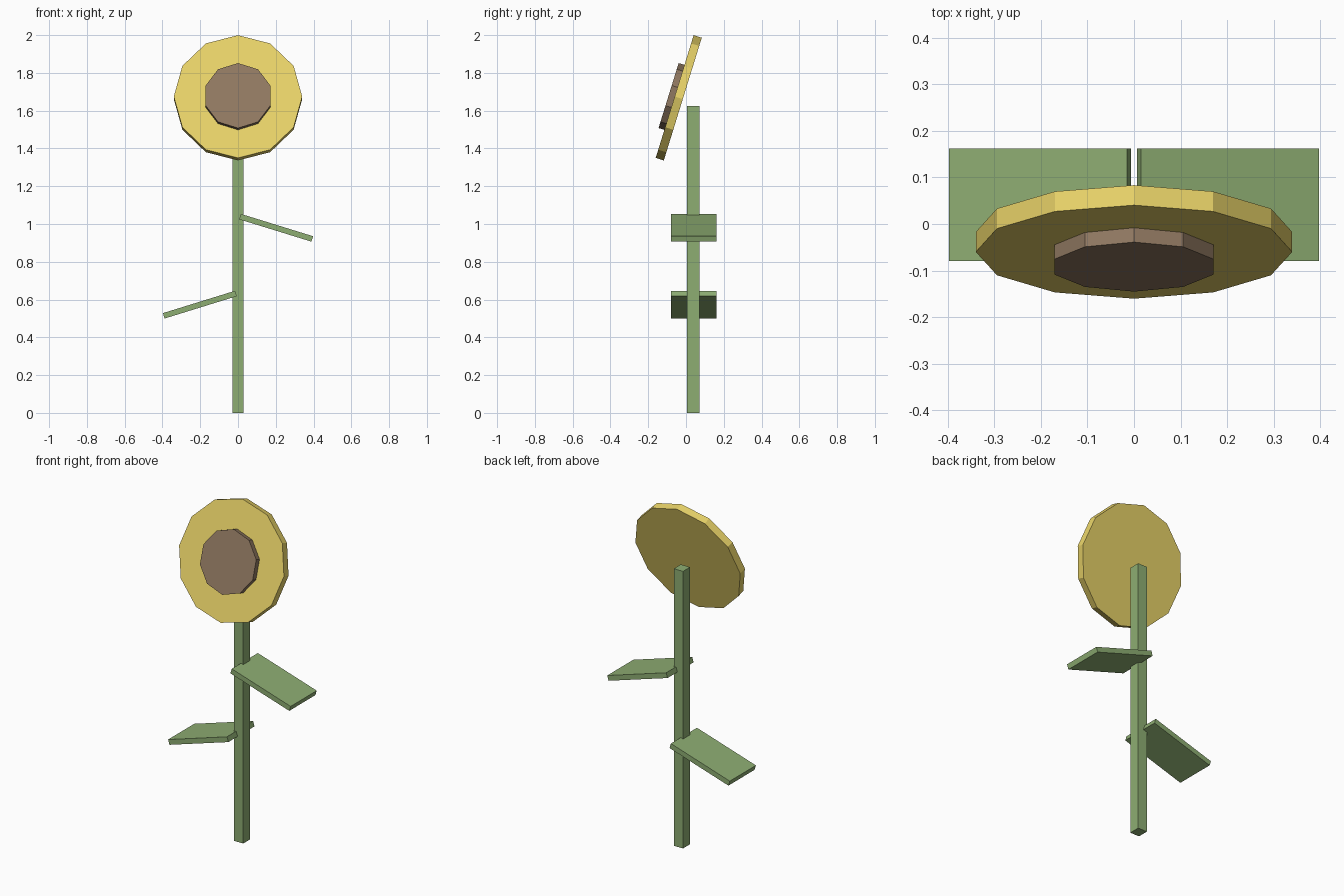
import bpy
from math import pi

if "Cube" in bpy.data.objects:
    bpy.data.objects.remove(bpy.data.objects["Cube"])

TILT = 0.3


def material(name, rgb):
    m = bpy.data.materials.new(name)
    m.diffuse_color = (*rgb, 1)
    m.use_nodes = True
    m.node_tree.nodes["Principled BSDF"].inputs["Base Color"].default_value = m.diffuse_color
    return m


green = material("leaf green", (0.27, 0.42, 0.17))
yellow = material("petal yellow", (0.81, 0.65, 0.14))
brown = material("seed brown", (0.28, 0.19, 0.12))


def finish(name, mat):
    ob = bpy.context.object
    ob.name = name
    ob.data.materials.append(mat)
    return ob


def box(name, loc, size, mat, rot=(0, 0, 0)):
    bpy.ops.mesh.primitive_cube_add(size=1, location=loc, rotation=rot)
    ob = finish(name, mat)
    ob.scale = size


def disc(name, loc, radius, depth, sides, mat):
    # axis points to the front, tilted slightly upward
    bpy.ops.mesh.primitive_cylinder_add(vertices=sides, radius=radius, depth=depth,
                                        location=loc, rotation=(pi / 2 - TILT, 0, 0))
    finish(name, mat)


# Square stem
box("stem", (0, 0.038, 0.8125), (0.06, 0.065, 1.625), green)

# Drooping leaves on alternate sides
for side, z, name in ((1, 0.98, "upper_leaf"), (-1, 0.573, "lower_leaf")):
    box(name, (side * 0.202, 0.041, z), (0.4, 0.242, 0.03), green, (0, side * TILT, 0))

# Flower head and seed centre
disc("petal_disc", (0, -0.0385, 1.668), 0.34, 0.045, 12, yellow)
disc("seed_centre", (0, -0.073, 1.674), 0.18, 0.04, 10, brown)
